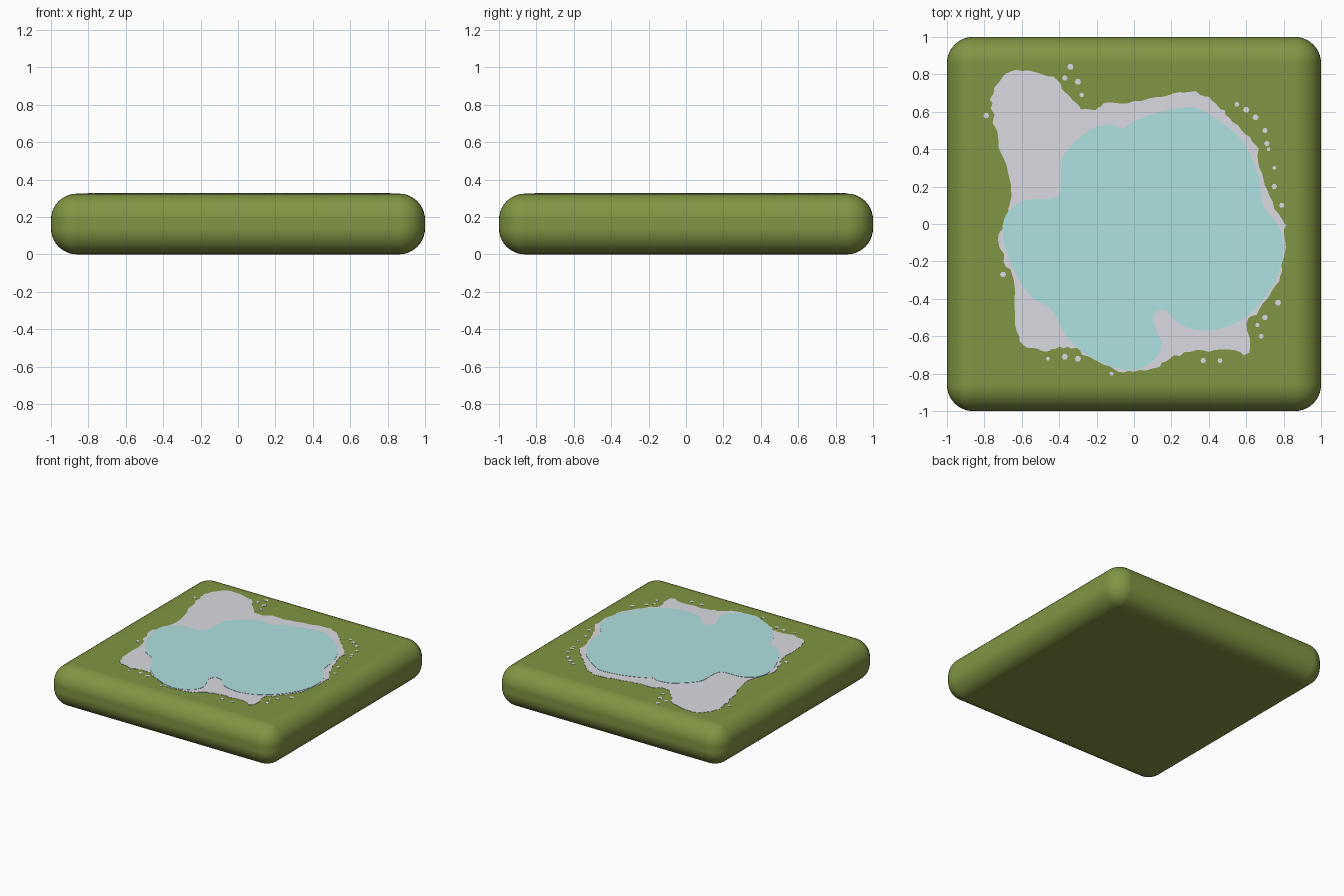
import bpy, bmesh, math, random
from mathutils import Vector

if "Cube" in bpy.data.objects:
    bpy.data.objects.remove(bpy.data.objects["Cube"])

random.seed(4)
TOP = 0.325


def material(name, rgb):
    m = bpy.data.materials.new(name)
    m.diffuse_color = (*rgb, 1)
    m.use_nodes = True
    m.node_tree.nodes["Principled BSDF"].inputs["Base Color"].default_value = m.diffuse_color
    return m


def smooth_outline(pts, steps):
    """Closed Catmull-Rom curve through the points."""
    p = [Vector(q) for q in pts]
    n, out = len(p), []
    for i in range(n):
        a, b, c, d = p[i - 1], p[i], p[(i + 1) % n], p[(i + 2) % n]
        for s in range(steps):
            t = s / steps
            out.append(0.5 * (2 * b + (c - a) * t + (2 * a - 5 * b + 4 * c - d) * t * t
                              + (3 * b - a - 3 * c + d) * t ** 3))
    return out


def ragged(outline, amount):
    """Push each point in or out a little along the outline normal."""
    n, out = len(outline), []
    for i, p in enumerate(outline):
        t = (outline[(i + 1) % n] - outline[i - 1]).normalized()
        out.append(p + Vector((-t.y, t.x)) * random.uniform(-amount, amount))
    return out


def plate(name, outlines, height, mat):
    """Thin plates lying on the slab, one per outline."""
    bm = bmesh.new()
    for o in outlines:
        low = [bm.verts.new((p.x, p.y, TOP - 0.001)) for p in o]
        high = [bm.verts.new((p.x, p.y, TOP + height)) for p in o]
        cap = bm.faces.new(high)
        bm.faces.new(low[::-1])
        for i in range(len(o)):
            j = (i + 1) % len(o)
            bm.faces.new((low[i], low[j], high[j], high[i]))
        cap.normal_update()
    bmesh.ops.recalc_face_normals(bm, faces=bm.faces)
    caps = [f for f in bm.faces if len(f.verts) > 4]
    bmesh.ops.triangulate(bm, faces=caps)
    me = bpy.data.meshes.new(name)
    bm.to_mesh(me)
    bm.free()
    me.materials.append(mat)
    ob = bpy.data.objects.new(name, me)
    bpy.context.collection.objects.link(ob)
    return ob


grass = material("grass_green", (0.22, 0.30, 0.056))
stone = material("shore_grey", (0.70, 0.70, 0.75))
water = material("water_blue", (0.43, 0.75, 0.75))

# Rounded grass slab
bpy.ops.mesh.primitive_cube_add(size=1, location=(0, 0, TOP / 2))
slab = bpy.context.object
slab.name = "grass_slab"
slab.scale = (2, 2, TOP)
bpy.ops.object.transform_apply(location=False, rotation=False, scale=True)
slab.data.materials.append(grass)
bpy.ops.object.shade_smooth()
bev = slab.modifiers.new("round_edges", 'BEVEL')
bev.width, bev.segments, bev.harden_normals = 0.14, 10, True
bev.limit_method = 'NONE'

# Grey shore with ragged edge
shore_pts = [(-0.76, 0.69), (-0.73, 0.76), (-0.63, 0.82), (-0.5, 0.81), (-0.42, 0.77),
             (-0.37, 0.71), (-0.3, 0.63), (-0.22, 0.61), (-0.16, 0.64), (0, 0.65),
             (0.15, 0.68), (0.27, 0.71), (0.38, 0.69), (0.45, 0.63), (0.51, 0.57),
             (0.6, 0.48), (0.66, 0.4), (0.68, 0.27), (0.73, 0.15), (0.78, 0.03),
             (0.81, -0.03), (0.79, -0.22), (0.76, -0.33), (0.67, -0.46), (0.61, -0.53),
             (0.62, -0.69), (0.54, -0.68), (0.4, -0.68), (0.27, -0.69), (0.17, -0.73),
             (0.09, -0.78), (-0.03, -0.79), (-0.13, -0.77), (-0.25, -0.71), (-0.33, -0.66),
             (-0.42, -0.66), (-0.49, -0.68), (-0.59, -0.64), (-0.63, -0.54), (-0.64, -0.3),
             (-0.69, -0.2), (-0.72, -0.05), (-0.67, 0.04), (-0.67, 0.27), (-0.73, 0.45),
             (-0.76, 0.62)]
speck_pts = [(-0.34, 0.84), (-0.37, 0.78), (-0.3, 0.76), (-0.28, 0.69), (-0.79, 0.58),
             (0.55, 0.64), (0.6, 0.61), (0.65, 0.57), (0.7, 0.5), (0.71, 0.43), (0.72, 0.4),
             (0.75, 0.3), (0.75, 0.2), (0.79, 0.1), (0.77, -0.42), (0.7, -0.5),
             (0.66, -0.54), (0.68, -0.6), (-0.7, -0.27), (-0.66, 0.08), (-0.46, -0.72),
             (-0.37, -0.71), (-0.3, -0.72), (-0.12, -0.8), (0.37, -0.73), (0.46, -0.73)]
outlines = [ragged(smooth_outline(shore_pts, 4), 0.009)]
for x, y in speck_pts:
    r = random.uniform(0.011, 0.018)
    outlines.append([Vector((x + r * math.cos(k * math.pi / 3), y + r * math.sin(k * math.pi / 3)))
                     for k in range(6)])
plate("shore", outlines, 0.002, stone)

# Pond surface
pond_pts = [(0.3, 0.625), (0.38, 0.6), (0.5, 0.52), (0.58, 0.44), (0.64, 0.33),
            (0.67, 0.23), (0.69, 0.1), (0.75, 0.02), (0.79, -0.06), (0.79, -0.2),
            (0.74, -0.33), (0.64, -0.46), (0.52, -0.54), (0.38, -0.57), (0.25, -0.54),
            (0.18, -0.47), (0.13, -0.46), (0.1, -0.5), (0.12, -0.57), (0.145, -0.63),
            (0.13, -0.7), (0.06, -0.76), (-0.03, -0.78), (-0.13, -0.76), (-0.25, -0.7),
            (-0.36, -0.6), (-0.44, -0.46), (-0.55, -0.39), (-0.63, -0.27), (-0.69, -0.12),
            (-0.7, 0.0), (-0.66, 0.08), (-0.57, 0.13), (-0.42, 0.14), (-0.39, 0.22),
            (-0.38, 0.36), (-0.28, 0.47), (-0.21, 0.515), (-0.12, 0.53), (-0.06, 0.51),
            (0.0, 0.55), (0.14, 0.6)]
plate("pond_water", [smooth_outline(pond_pts, 4)], 0.004, water)
